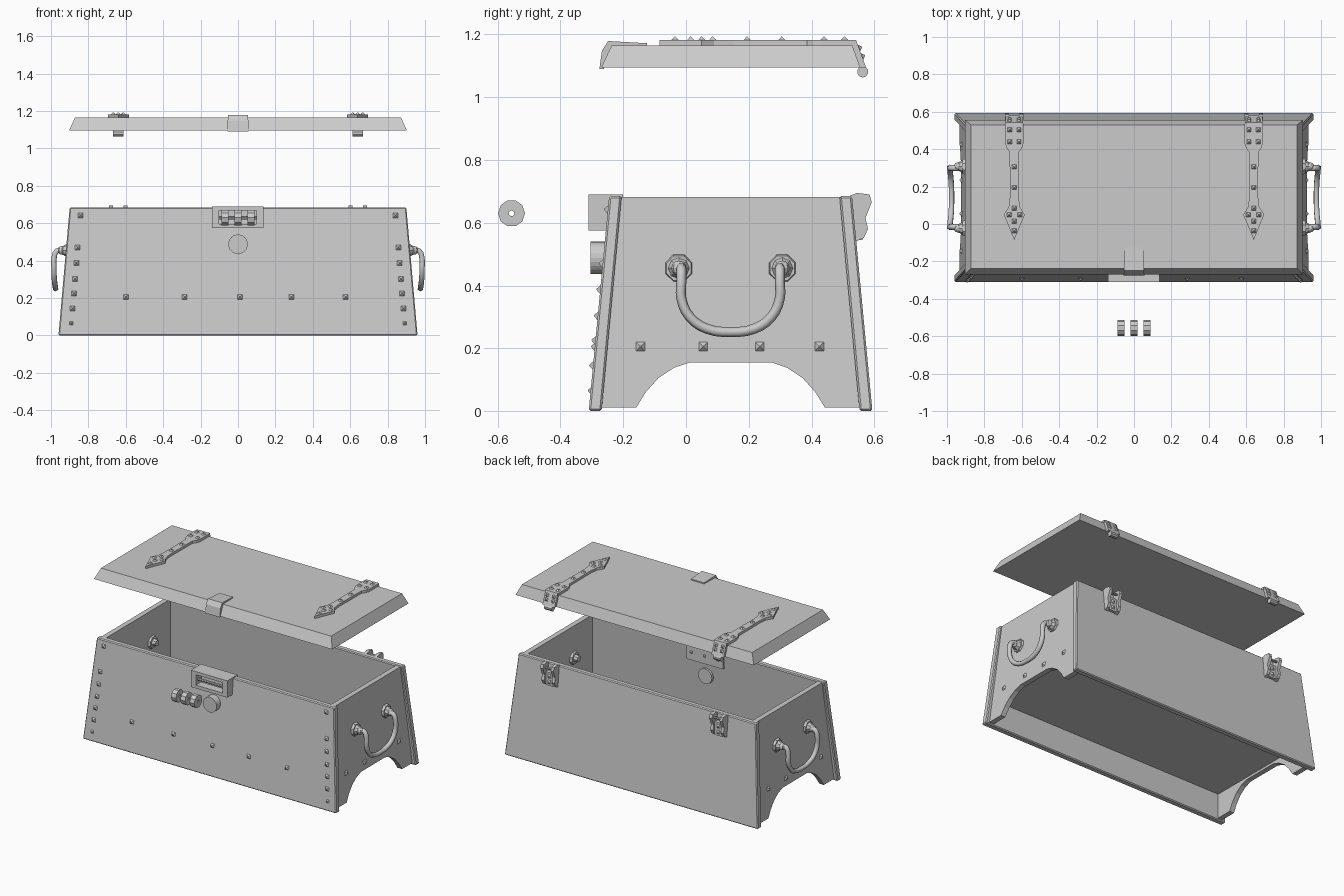
import bpy, bmesh
from math import pi
from mathutils import Matrix, Vector

old = bpy.data.objects.get("Cube")
if old:
    bpy.data.objects.remove(old, do_unlink=True)

MID_Y = 0.142          # depth centre of the chest
SLOPE = 0.095          # inward lean of the front and back walls
SIDE_LEAN = 0.07       # inward lean of the end walls


def finish(name, bm, bevel=0.0):
    bmesh.ops.recalc_face_normals(bm, faces=bm.faces)
    me = bpy.data.meshes.new(name)
    bm.to_mesh(me)
    bm.free()
    ob = bpy.data.objects.new(name, me)
    bpy.context.collection.objects.link(ob)
    if bevel:
        mod = ob.modifiers.new("edge_bevel", "BEVEL")
        mod.width, mod.segments = bevel, 1
    return ob


def block(bm, x, y, z, top_x=None, top_y=None):
    """Box from ranges; the top rectangle may differ from the bottom."""
    tx, ty = top_x or x, top_y or y
    for v in bmesh.ops.create_cube(bm, size=2)["verts"]:
        i, j, k = (int(c > 0) for c in v.co)
        v.co = ((tx if k else x)[i], (ty if k else y)[j], z[k])


def prism(bm, outline, place, lo, hi):
    """Extrude a 2D outline; place(u, v, depth) gives the 3D point."""
    rings = [[bm.verts.new(place(u, v, d)) for u, v in outline] for d in (lo, hi)]
    n = len(outline)
    bm.faces.new(rings[0])
    bm.faces.new(rings[1])
    for i in range(n):
        j = (i + 1) % n
        bm.faces.new((rings[0][i], rings[0][j], rings[1][j], rings[1][i]))


def cone(bm, loc, axis, r1, r2, depth, sides, spin=0.0):
    """Cone or cylinder whose base sits at loc and points along axis."""
    rot = Vector(axis).to_track_quat("Z", "Y").to_matrix().to_4x4()
    m = (Matrix.Translation(loc) @ rot @ Matrix.Rotation(spin, 4, "Z")
         @ Matrix.Translation((0, 0, depth / 2)))
    bmesh.ops.create_cone(bm, cap_ends=True, segments=sides, radius1=r1,
                          radius2=r2, depth=depth, matrix=m)


def rivet(bm, loc, axis, size=0.03):
    cone(bm, loc, axis, size * 0.7, 0.002, size * 0.45, 4, pi / 4)


def along_x(y, z, x):
    return (x, y, z)


# Sloped front and back walls
for name, s in (("front_wall", -1), ("back_wall", 1)):
    bm = bmesh.new()
    low = sorted(MID_Y + s * d for d in (0.452, 0.411))
    top = sorted(MID_Y + s * d for d in (0.387, 0.347))
    block(bm, (-0.96, 0.96), low, (0, 0.685), (-0.9, 0.9), top)
    finish(name, bm, 0.006)

# End walls with the arched foot cut-out
half = [(0.13, 0.155), (0.18, 0.138), (0.23, 0.105), (0.27, 0.06),
        (0.3, 0.012), (0.413, 0.012), (0.35, 0.682)]
end_outline = [(MID_Y + d, z) for d, z in half] + [(MID_Y - d, z) for d, z in reversed(half)]
for side, s in (("left", 1), ("right", -1)):
    bm = bmesh.new()
    prism(bm, end_outline, lambda y, z, x: (s * (x - SIDE_LEAN * z), y, z), 0.9, 0.935)
    finish(side + "_end_wall", bm)

# Floor board
bm = bmesh.new()
block(bm, (-0.9, 0.9), (-0.26, 0.545), (0.17, 0.2))
finish("floor_board", bm)

# Rivets on the front wall and the end walls
bm = bmesh.new()
spots = [(x, 0.205) for x in (-0.6, -0.285, 0.01, 0.285, 0.575)]
for z in (0.065, 0.145, 0.225, 0.303, 0.387, 0.47, 0.642):
    spots += [(s * (0.897 - 0.085 * z), z) for s in (-1, 1)]
for x, z in spots:
    rivet(bm, (x, -0.31 + SLOPE * z, z), (0, -1, SLOPE), 0.02 if z < 0.1 else 0.027)
finish("front_rivets", bm)
bm = bmesh.new()
for s in (-1, 1):
    for y in (-0.145, 0.055, 0.235, 0.425):
        rivet(bm, (s * 0.92, y, 0.205), (s, 0, SIDE_LEAN), 0.03)
finish("end_rivets", bm)

# Drop handles with their mounts
grip_half = [(0.93, 0.158, 0.455), (0.968, 0.157, 0.452), (0.984, 0.157, 0.41),
             (0.984, 0.157, 0.36), (0.982, 0.13, 0.3), (0.977, 0.075, 0.262)]
grip = [(x, -d, z) for x, d, z in grip_half] + [(0.975, 0, 0.252)]
grip += [(x, d, z) for x, d, z in reversed(grip_half)]
for side, s in (("left", 1), ("right", -1)):
    cu = bpy.data.curves.new(side + "_handle", "CURVE")
    cu.dimensions = "3D"
    cu.bevel_depth, cu.bevel_resolution, cu.resolution_u = 0.016, 1, 3
    cu.use_fill_caps = True
    sp = cu.splines.new("BEZIER")
    sp.bezier_points.add(len(grip) - 1)
    for p, (x, d, z) in zip(sp.bezier_points, grip):
        p.co = (s * x, MID_Y + d, z)
        p.handle_left_type = p.handle_right_type = "AUTO"
    ob = bpy.data.objects.new(side + "_handle", cu)
    bpy.context.collection.objects.link(ob)
    bpy.ops.object.select_all(action="DESELECT")
    ob.select_set(True)
    bpy.context.view_layer.objects.active = ob
    bpy.ops.object.convert(target="MESH")

    bm = bmesh.new()
    for d in (-0.165, 0.165):
        y = MID_Y + d
        # Outer rosette, eye, and the washer and nut inside the wall
        cone(bm, (s * 0.895, y, 0.455), (s, 0, 0), 0.048, 0.042, 0.022, 8, pi / 8)
        cone(bm, (s * 0.917, y, 0.455), (s, 0, 0), 0.034, 0.022, 0.022, 8)
        bmesh.ops.create_uvsphere(bm, u_segments=8, v_segments=6, radius=0.024,
                                  matrix=Matrix.Translation((s * 0.94, y, 0.455)))
        cone(bm, (s * 0.872, y, 0.455), (-s, 0, 0), 0.046, 0.04, 0.02, 8, pi / 8)
        cone(bm, (s * 0.852, y, 0.455), (-s, 0, 0), 0.026, 0.02, 0.025, 8)
    finish(side + "_handle_mounts", bm)

# Lock case: open-fronted frame with a shaft across the window
bm = bmesh.new()
CASE_Y = (-0.31, -0.2)
block(bm, (-0.14, 0.136), CASE_Y, (0.668, 0.69))
block(bm, (-0.14, 0.136), CASE_Y, (0.575, 0.597))
block(bm, (-0.14, -0.102), CASE_Y, (0.597, 0.668))
block(bm, (0.1, 0.136), CASE_Y, (0.597, 0.668))
block(bm, (-0.102, 0.1), (-0.25, -0.2), (0.597, 0.668))
cone(bm, (-0.102, -0.285, 0.63), (1, 0, 0), 0.009, 0.009, 0.202, 8)
for x in (-0.1, 0, 0.1):
    rivet(bm, (x, -0.2, 0.63), (0, 1, 0), 0.018)
finish("lock_case", bm)

# Lock button
bm = bmesh.new()
cone(bm, (0, -0.305, 0.488), (0, 1, 0), 0.052, 0.052, 0.1, 24)
finish("lock_button", bm)

# Loose dial wheels with a bore through each
for i, x in enumerate((-0.07, 0, 0.07)):
    bm = bmesh.new()
    loops = []
    for r in (0.043, 0.009):
        ring = bmesh.ops.create_circle(bm, segments=10, radius=r)["verts"]
        loops += [e for e in bm.edges if all(v in ring for v in e.verts)]
    faces = bmesh.ops.bridge_loops(bm, edges=loops)["faces"]
    ext = bmesh.ops.extrude_face_region(bm, geom=faces, use_keep_orig=True)["geom"]
    bmesh.ops.translate(bm, vec=(0, 0, 0.036), verts=[g for g in ext if isinstance(g, bmesh.types.BMVert)])
    bmesh.ops.transform(bm, verts=bm.verts, matrix=Matrix.Translation((x - 0.018, -0.556, 0.63))
                        @ Matrix.Rotation(pi / 2, 4, "Y"))
    finish("dial_wheel_%d" % (i + 1), bm)

# Lid board
bm = bmesh.new()
block(bm, (-0.903, 0.903), (-0.27, 0.555), (1.095, 1.165), (-0.872, 0.872), (-0.237, 0.53))
finish("lid_board", bm)

# Lid hasp hooked over the front edge
bm = bmesh.new()
hasp = [(-0.276, 1.09), (-0.268, 1.148), (-0.248, 1.179), (-0.125, 1.172),
        (-0.125, 1.16), (-0.236, 1.16), (-0.262, 1.09)]
prism(bm, hasp, lambda y, z, x: (x * (0.88 - 0.7 * (y + 0.125)), y, z), -0.056, 0.056)
finish("lid_hasp", bm)

# Arrow-ended strap hinges on the lid, and their lower halves on the back wall
strap_half = [(0.05, 0.535), (0.05, 0.435), (0.04, 0.405), (0.025, 0.385),
              (0.023, 0.15), (0.03, 0.09), (0.056, 0.05)]
strap = strap_half + [(0, -0.085)] + [(-x, y) for x, y in reversed(strap_half)]
lug = [(0.52, 0.685), (0.545, 0.695), (0.585, 0.69), (0.592, 0.665), (0.572, 0.615),
       (0.58, 0.58), (0.567, 0.552), (0.54, 0.54), (0.53, 0.545)]
for side, cx in (("left", 0.64), ("right", -0.64)):
    bm = bmesh.new()
    prism(bm, strap, lambda x, y, z: (cx + x, y, z), 1.163, 1.182)
    flap = [(0.52, 1.182), (0.542, 1.182), (0.574, 1.095), (0.55, 1.095)]
    prism(bm, flap, along_x, cx - 0.046, cx + 0.046)
    cone(bm, (cx - 0.028, 0.563, 1.081), (1, 0, 0), 0.018, 0.018, 0.056, 10)
    studs = [(x, y) for x in (-0.025, 0.025) for y in (0.505, 0.44)]
    studs += [(0, 0.305), (0, 0.195), (-0.028, 0.05), (0.028, 0.05), (0, 0.085), (0, 0.015), (0, -0.035)]
    for x, y in studs:
        rivet(bm, (cx + x, y, 1.182), (0, 0, 1), 0.024)
    for x in (-0.025, 0.025):
        for y, z in ((0.551, 1.157), (0.561, 1.13)):
            rivet(bm, (cx + x, y, z), (0, 1, 0.35), 0.022)
    finish(side + "_strap_hinge", bm)

    bm = bmesh.new()
    for a, b in ((-0.05, -0.029), (0.029, 0.05)):
        prism(bm, lug, along_x, cx + a, cx + b)
    block(bm, (cx - 0.029, cx + 0.029), (0.53, 0.562), (0.545, 0.635))
    cone(bm, (cx - 0.05, 0.566, 0.665), (1, 0, 0), 0.008, 0.008, 0.1, 8)
    for z in (0.57, 0.61):
        rivet(bm, (cx, 0.562, z), (0, 1, 0), 0.024)
    finish(side + "_hinge_bracket", bm)
